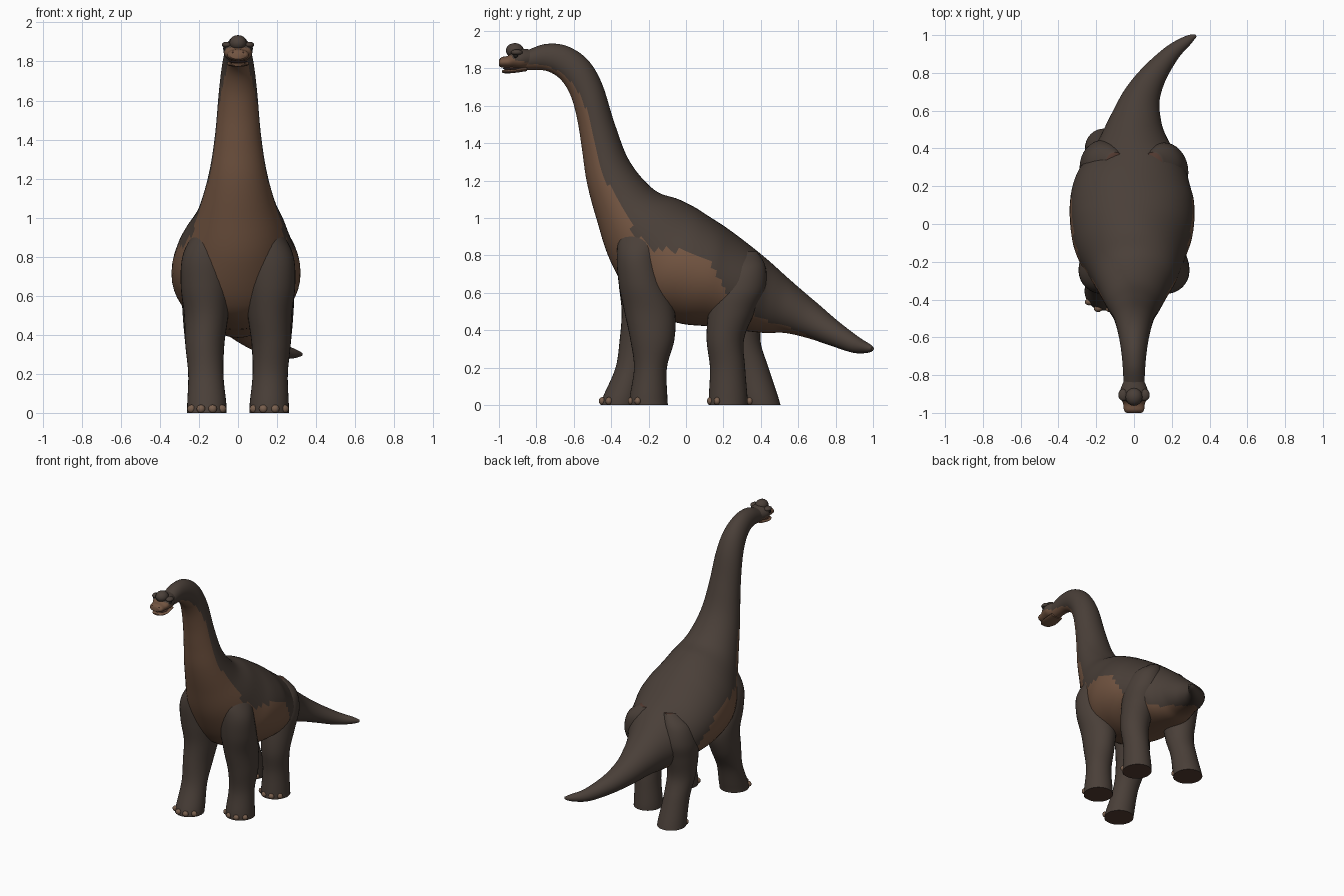
import bpy, bmesh
from math import cos, sin, pi, radians
from mathutils import Vector

cube = bpy.data.objects.get("Cube")
if cube:
    bpy.data.objects.remove(cube, do_unlink=True)


def make_material(name, colour):
    material = bpy.data.materials.new(name)
    material.use_nodes = True
    material.diffuse_color = (*colour, 1)
    for node in material.node_tree.nodes:
        if node.type == "BSDF_PRINCIPLED":
            node.inputs["Base Color"].default_value = (*colour, 1)
            node.inputs["Roughness"].default_value = 0.8
    return material


DARK = make_material("dark brown hide", (0.068, 0.05, 0.04))
TAN = make_material("tan underside", (0.17, 0.09, 0.053))
SOLE = make_material("reddish brown sole", (0.085, 0.042, 0.03))
NAIL = make_material("pale toenail", (0.19, 0.115, 0.075))
BLACK = make_material("black eye", (0.012, 0.01, 0.009))


def finish(name, bm, materials):
    """Turn a bmesh into a smooth shaded object."""
    bmesh.ops.recalc_face_normals(bm, faces=bm.faces[:])
    mesh = bpy.data.meshes.new(name)
    bm.to_mesh(mesh)
    bm.free()
    for material in materials:
        mesh.materials.append(material)
    mesh.shade_smooth()
    mesh.set_sharp_from_angle(angle=radians(50))
    obj = bpy.data.objects.new(name, mesh)
    bpy.context.collection.objects.link(obj)
    return obj


def smooth_keys(keys, steps):
    """Pass a Catmull-Rom curve through the section keys."""
    keys = [Vector(key) for key in keys]
    keys = [keys[0]] + keys + [keys[-1]]
    result = []
    for p, q, r, s in zip(keys, keys[1:], keys[2:], keys[3:]):
        for i in range(steps):
            t = i / steps
            result.append(q + (r - p) * (t / 2)
                          + (p * 2 - q * 5 + r * 4 - s) * (t * t / 2)
                          + (q * 3 - p - r * 3 + s) * (t ** 3 / 2))
    return result + [keys[-1]]


def loft(name, keys, sides=32, steps=6, level=False, materials=(DARK, TAN), cap=0):
    """Skin oval sections: top y, top z, bottom y, bottom z, half width, x, painted share."""
    sections = smooth_keys(keys, steps)
    tops = [Vector((s[5], s[0], s[1])) for s in sections]
    lows = [Vector((s[5], s[2], s[3])) for s in sections]
    mids = [(a + b) / 2 for a, b in zip(tops, lows)]
    bm = bmesh.new()
    rings = []
    for i, section in enumerate(sections):
        half = (lows[i] - tops[i]) / 2
        path = mids[min(i + 1, len(mids) - 1)] - mids[max(i - 1, 0)]
        across = Vector((1, 0, 0)) if level else path.cross(half).normalized()
        rings.append([bm.verts.new(mids[i] + half * cos(2 * pi * k / sides)
                                   + across * section[4] * sin(2 * pi * k / sides))
                      for k in range(sides)])
    for i in range(len(rings) - 1):
        share = (sections[i][6] + sections[i + 1][6]) / 2
        for k in range(sides):
            n = (k + 1) % sides
            face = bm.faces.new((rings[i][k], rings[i][n], rings[i + 1][n], rings[i + 1][k]))
            height = (1 - cos(2 * pi * (k + 0.5) / sides)) / 2
            face.material_index = int(height < share)
    for ring in (rings[0], rings[-1]):
        face = bm.faces.new(ring)
        face.material_index = cap
    return finish(name, bm, materials)


def ball(name, place, size, material):
    bm = bmesh.new()
    bmesh.ops.create_uvsphere(bm, u_segments=16, v_segments=10, radius=1)
    for vert in bm.verts:
        vert.co = Vector(a * b for a, b in zip(vert.co, size)) + Vector(place)
    return finish(name, bm, [material])


# Neck, torso and tail in one skin
loft("neck_torso_tail", [
    (-.84, 1.9, -.86, 1.79, .055, 0, .3),
    (-.75, 1.93, -.75, 1.787, .06, 0, .18),
    (-.64, 1.92, -.67, 1.74, .07, 0, .18),
    (-.53, 1.85, -.615, 1.65, .085, 0, .25),
    (-.45, 1.72, -.58, 1.52, .1, 0, .34),
    (-.38, 1.5, -.555, 1.36, .117, 0, .36),
    (-.3, 1.3, -.53, 1.19, .145, 0, .38),
    (-.17, 1.15, -.48, 1, .19, 0, .45),
    (-.04, 1.1, -.4, .76, .25, 0, .4),
    (.05, 1.055, -.25, .52, .31, -.01, .58),
    (.12, 1.01, -.05, .44, .33, -.01, .66),
    (.22, .945, .12, .42, .32, -.01, .55),
    (.34, .855, .28, .4, .27, 0, .3),
    (.45, .765, .42, .385, .19, 0, .18),
    (.56, .665, .53, .385, .14, .01, .14),
    (.68, .56, .66, .355, .1, .04, .08),
    (.8, .455, .78, .315, .07, .105, 0),
    (.92, .365, .89, .28, .045, .2, 0),
    (.98, .327, .965, .28, .026, .285, 0),
    (1, .308, .995, .292, .008, .327, 0)], sides=48)

# Head: skull, lower jaw, mouth lining, crest, brows, eyes and nostrils
loft("skull", [
    (-.83, 1.9, -.84, 1.8, .055, 0, .3),
    (-.88, 1.905, -.88, 1.795, .073, 0, .4),
    (-.92, 1.9, -.92, 1.8, .07, 0, .5),
    (-.95, 1.868, -.95, 1.802, .058, 0, 1.1),
    (-.985, 1.86, -.985, 1.804, .053, 0, 1.1),
    (-1, 1.845, -1, 1.812, .04, 0, 1.1)], cap=1)
loft("lower_jaw", [
    (-.85, 1.81, -.85, 1.785, .05, 0, 1.1),
    (-.92, 1.795, -.92, 1.775, .056, 0, 1.1),
    (-.965, 1.793, -.965, 1.773, .045, 0, 1.1),
    (-.985, 1.788, -.985, 1.777, .028, 0, 1.1)], cap=1)
ball("mouth_lining", (0, -.925, 1.799), (.046, .055, .009), SOLE)
ball("nasal_crest", (0, -.915, 1.895), (.045, .048, .04), DARK)
for side, word in ((1, "left"), (-1, "right")):
    ball(word + "_brow", (side * .057, -.905, 1.885), (.026, .032, .016), DARK)
    ball(word + "_eye", (side * .068, -.91, 1.866), (.009, .012, .011), BLACK)
    ball(word + "_nostril", (side * .025, -.992, 1.845), (.008, .006, .006), SOLE)

# Legs: height, y centre, half depth, x centre, half width
FRONT = [(0, -.2, .103, .16, .102), (.05, -.2, .1, .16, .1), (.2, -.19, .088, .165, .09),
         (.35, -.18, .118, .17, .1), (.5, -.195, .135, .163, .113), (.65, -.235, .125, .168, .125),
         (.8, -.255, .115, .165, .12), (.92, -.22, .13, .14, .09), (1, -.19, .08, .12, .05)]
BACK = [(0, .225, .105, .16, .1), (.05, .225, .103, .16, .098), (.2, .222, .094, .165, .09),
        (.35, .21, .1, .17, .1), (.5, .245, .125, .17, .113), (.62, .285, .14, .165, .12),
        (.74, .315, .11, .145, .1), (.82, .32, .06, .1, .05)]


def build_leg(name, keys, side, stride, hip):
    """Swing the foot by the stride, fading out toward the hip."""
    sections = []
    for z, y, depth, x, width in keys:
        y += stride * max(0, 1 - z / hip)
        sections.append((y + depth, z, y - depth, z, width, side * x, 0))
    loft(name, sections, level=True, materials=(DARK, SOLE), cap=1)
    back, _, front, _, width, x, _ = sections[0]
    middle, depth = (back + front) / 2, (back - front) / 2
    # Toenails around the front of the foot
    for n in range(4):
        angle = radians(-54 + 36 * n)
        ball(f"{name}_toenail_{n + 1}",
             (x + sin(angle) * width * .95, middle - cos(angle) * depth * .95, .021),
             (.022, .018, .021), NAIL)


build_leg("left_front_leg", FRONT, 1, 0, .55)
build_leg("right_front_leg", FRONT, -1, -.155, .55)
build_leg("left_back_leg", BACK, 1, 0, .7)
build_leg("right_back_leg", BACK, -1, .175, .7)
